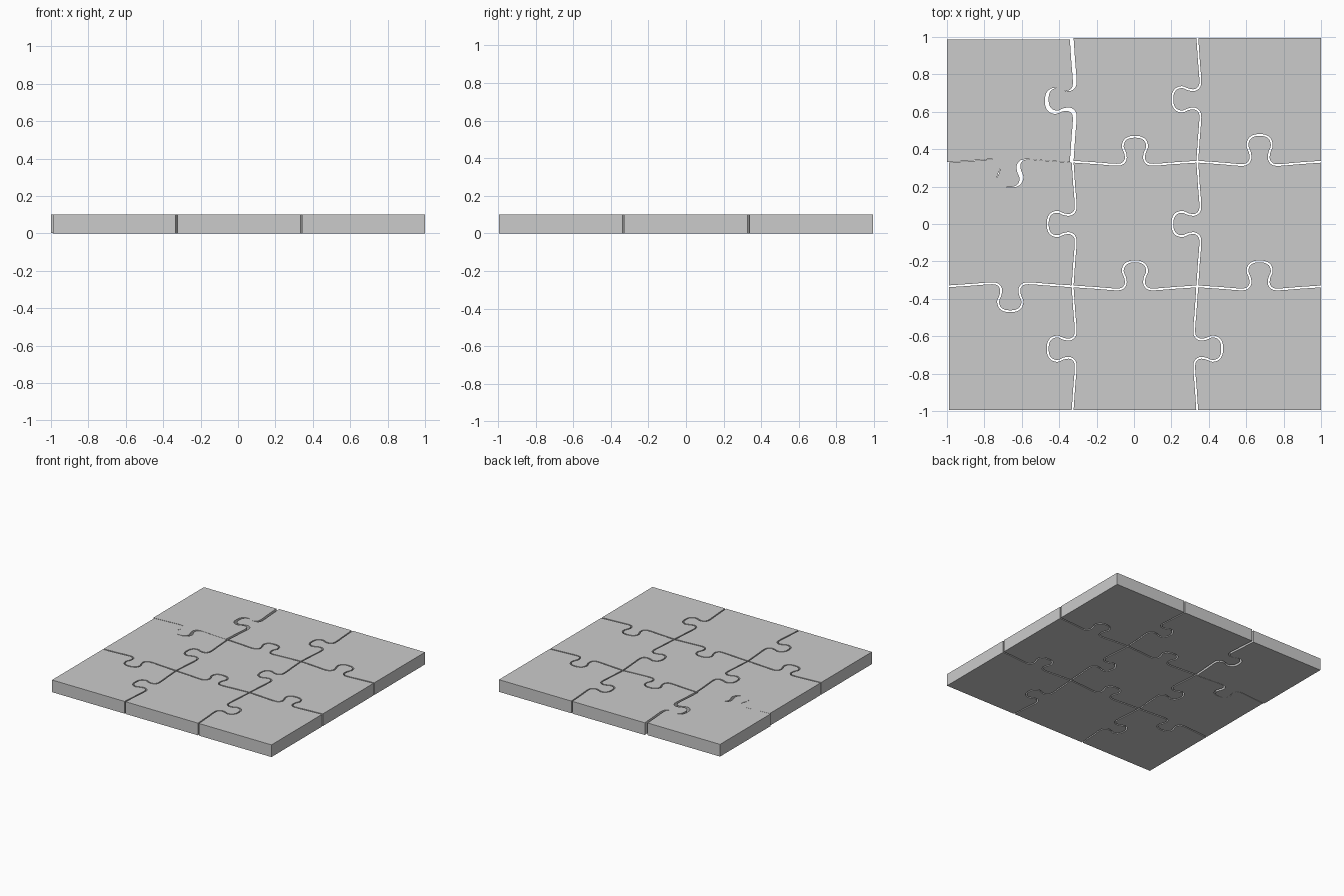
import bpy, bmesh
from mathutils import Vector

if "Cube" in bpy.data.objects:
    bpy.data.objects.remove(bpy.data.objects["Cube"])

CELL = 2 / 3
GAP = 0.01
THICK = 0.1

# Tab direction and size per seam (0 = straight border)
H = [[0, 0, 0], [-1, 1, 1], [-1, 1, 1.07], [0, 0, 0]]      # H[line][column], +y
V = [[0, 0, 0], [-1, -1, -1], [1, -1, -1], [0, 0, 0]]      # V[line][row], +x

# Left half of the seam profile: along, outward
HALF = [(-CELL / 2, 0), (-0.2, -0.009), (-0.11, -0.016), (-0.07, -0.012),
        (-0.05, 0.012), (-0.052, 0.045), (-0.065, 0.08), (-0.056, 0.112),
        (-0.032, 0.129)]
PROFILE = HALF + [(0, 0.133)] + [(-a, b) for a, b in reversed(HALF)]


def smooth(points, steps=5):
    """Catmull-Rom curve through the points."""
    p = [Vector(q) for q in points]
    p = [2 * p[0] - p[1]] + p + [2 * p[-1] - p[-2]]
    out = []
    for i in range(1, len(p) - 2):
        a, b, c, d = p[i - 1:i + 3]
        for k in range(steps):
            t = k / steps
            out.append(0.5 * (2 * b + (c - a) * t + (2 * a - 5 * b + 4 * c - d) * t ** 2
                              + (3 * b - a - 3 * c + d) * t ** 3))
    return out + [p[-2]]


CURVE = smooth(PROFILE)


def seam(cx, cy, size, vertical):
    pts = CURVE if size else [CURVE[0], CURVE[-1]]
    if vertical:
        return [Vector((cx + p.y * size, cy + p.x)) for p in pts]
    return [Vector((cx + p.x, cy + p.y * size)) for p in pts]


def inset(loop, d):
    """Move a counter-clockwise outline inwards by d."""
    out = []
    for i, p in enumerate(loop):
        e1 = (p - loop[i - 1]).normalized()
        e2 = (loop[(i + 1) % len(loop)] - p).normalized()
        n1, n2 = Vector((-e1.y, e1.x)), Vector((-e2.y, e2.x))
        out.append(p + (n1 + n2) * (d / (1 + n1.dot(n2))))
    return out


def piece(col, row, shift):
    cx, cy = (col - 1) * CELL, (row - 1) * CELL
    h = CELL / 2
    bottom = seam(cx, cy - h, H[row][col], False)
    right = seam(cx + h, cy, V[col + 1][row], True)
    top = seam(cx, cy + h, H[row + 1][col], False)[::-1]
    left = seam(cx - h, cy, V[col][row], True)[::-1]
    outline = inset(bottom[:-1] + right[:-1] + top[:-1] + left[:-1], GAP / 2)

    name = f"puzzle_piece_row{row + 1}_column{col + 1}"
    bm = bmesh.new()
    face = bm.faces.new([bm.verts.new((p.x, p.y, 0)) for p in outline])
    ext = bmesh.ops.extrude_face_region(bm, geom=[face], use_keep_orig=True)
    verts = [g for g in ext["geom"] if isinstance(g, bmesh.types.BMVert)]
    bmesh.ops.translate(bm, verts=verts, vec=(0, 0, THICK))
    bmesh.ops.recalc_face_normals(bm, faces=bm.faces)
    mesh = bpy.data.meshes.new(name)
    bm.to_mesh(mesh)
    bm.free()
    ob = bpy.data.objects.new(name, mesh)
    bpy.context.collection.objects.link(ob)
    ob.location = shift
    ob.select_set(True)
    bpy.context.view_layer.objects.active = ob


# Nine pieces; the back left one sits slightly out of place
for row in range(3):
    for col in range(3):
        loose = (col, row) == (0, 2)
        piece(col, row, (-0.005, -0.008, 0.001) if loose else (0.005, 0, 0))

bpy.ops.object.shade_smooth_by_angle()
